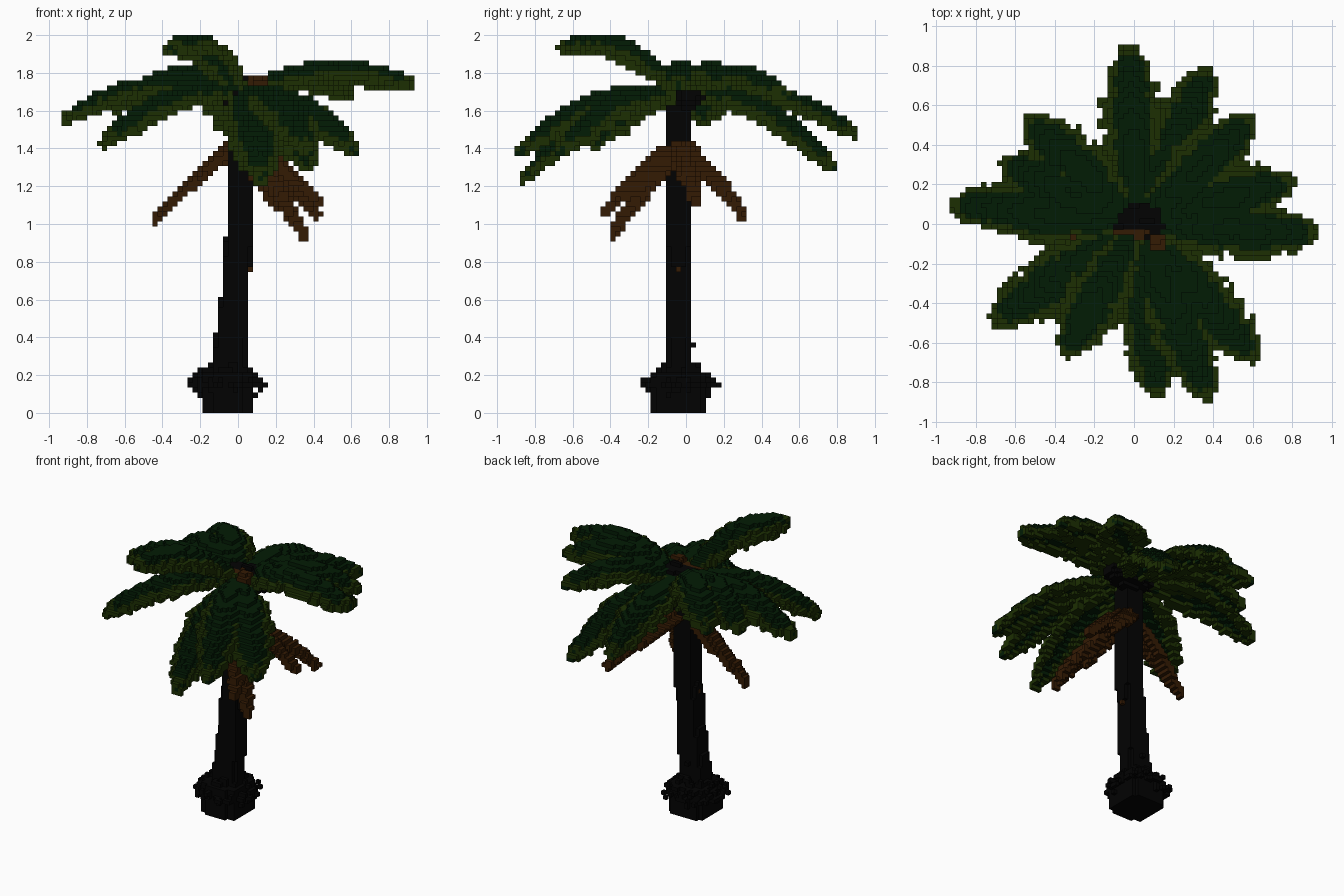
import bpy, math, random
from mathutils import Vector

if "Cube" in bpy.data.objects:
    bpy.data.objects.remove(bpy.data.objects["Cube"])

random.seed(4)
H = 2 / 75                      # size of one block
cells = {}                      # (i, j, k) -> (part name, material slot)


def make_mat(name, rgb):
    m = bpy.data.materials.new(name)
    m.diffuse_color = (*rgb, 1)
    m.use_nodes = True
    m.node_tree.nodes["Principled BSDF"].inputs["Base Color"].default_value = m.diffuse_color
    return m


MATS = [make_mat("bark black", (0.0008, 0.0008, 0.0008)),
        make_mat("deep leaf green", (0.0008, 0.0115, 0.0015)),
        make_mat("olive leaf edge", (0.0115, 0.028, 0.0008)),
        make_mat("dead leaf brown", (0.034, 0.0105, 0.0010))]
BARK, GREEN, OLIVE, BROWN = range(4)


def put(part, p, mat, over=False):
    key = tuple(math.floor(c / H + 1e-6) for c in p)
    if 0 <= key[2] < 75 and (over or key not in cells):
        cells[key] = (part, mat)


def fill(part, lo, hi, inside, mat, over=False):
    """Fill every block of a box whose centre passes the inside test."""
    rng = [range(math.floor(a / H), math.ceil(b / H)) for a, b in zip(lo, hi)]
    for i in rng[0]:
        for j in rng[1]:
            for k in rng[2]:
                p = Vector((i + .5, j + .5, k + .5)) * H
                if inside(p):
                    put(part, p, mat, over)


def lerp_table(table, t):
    for (a, va), (b, vb) in zip(table, table[1:]):
        if t <= b:
            return va + (vb - va) * (t - a) / (b - a)
    return table[-1][1]


def frond(part, start, tip, ctrl_z, widths, sag, dead=False):
    """Arched leaf along a curve, with ragged leaflets down both edges."""
    a, b = Vector(start), Vector(tip)
    c = a.lerp(b, 0.55)
    c.z = ctrl_z
    flat = Vector((b.x - a.x, b.y - a.y, 0)).normalized()
    side = Vector((-flat.y, flat.x, 0))
    n = 110
    rag = {}
    for s in range(n + 1):
        t = s / n
        p = a * (1 - t) ** 2 + c * 2 * t * (1 - t) + b * t * t
        w = lerp_table(widths, t)
        for q in range(-14, 15):
            u = q / 14
            key = (s // 3, q > 0)
            if key not in rag:
                rag[key] = random.uniform(0.78, 1.2)
            pos = p + side * (u * w * rag[key])
            pos.z -= sag * abs(u) ** 1.5 * min(1, w / 0.1)
            edge = abs(u) > 0.6 or t > 0.93
            put(part, pos, BROWN if dead else OLIVE if edge else GREEN, not dead and not edge)
            if abs(u) < 0.85:
                under = pos - Vector((0, 0, H))
                put(part, under, BROWN if dead else OLIVE if abs(u) > 0.5 else GREEN)


# Trunk: gently leaning, tapering column
CX = [(0, -0.055), (0.3, -0.045), (0.6, -0.02), (1.0, 0.012), (1.7, 0.01)]
RX = [(0, 0.10), (0.3, 0.092), (0.6, 0.075), (1.7, 0.068)]
RY = [(0, 0.08), (1.0, 0.08), (1.3, 0.07), (1.7, 0.07)]


def in_trunk(p):
    dx = abs(p.x - lerp_table(CX, p.z)) / lerp_table(RX, p.z)
    dy = abs(p.y + 0.04) / lerp_table(RY, p.z)
    return dx ** 3 + dy ** 3 < 1


fill("trunk", (-.25, -.2, 0), (.2, .15, 1.7), in_trunk, BARK)
for x, z in [(-.075, .87), (.066, .77), (.066, .75)]:
    put("trunk", (x, -.04, z), BROWN, True)

# Root ball: rounded square foot with a ragged collar
fill("root_ball", (-.2, -.18, 0), (.1, .12, .2),
     lambda p: abs(p.x + .055) ** 4 + abs(p.y + .037) ** 4 < .14 ** 4, BARK)
fill("root_ball", (-.28, -.25, .08), (.2, .2, .25),
     lambda p: math.hypot(p.x + .055, p.y + .037) + 1.1 * abs(p.z - .15)
     < random.uniform(.12, .24), BARK)

# Living fronds: tip x, y, z and height of the curve's control point
FRONDS = [(.93, -.05, 1.75, 1.98), (.80, .22, 1.75, 1.98), (.60, .53, 1.70, 1.94),
          (.38, .78, 1.32, 1.78), (-.03, .90, 1.50, 1.82), (-.54, .53, 1.68, 1.98),
          (-.66, .32, 1.62, 1.97), (-.925, .10, 1.57, 1.90), (-.71, -.49, 1.45, 1.82),
          (-.35, -.66, 1.945, 2.13), (.12, -.86, 1.26, 1.75), (.38, -.88, 1.40, 1.83),
          (.62, -.68, 1.40, 1.80)]
LEAF = [(0, .03), (.2, .075), (.45, .135), (.7, .125), (.88, .08), (1, .02)]
for n, (x, y, z, cz) in enumerate(FRONDS):
    frond(f"frond_{n + 1}", (.02, 0, 1.69), (x, y, z), cz, LEAF, .08)

# Crown heart with a few dry stubs
fill("crown", (-.14, -.1, 1.62), (.3, .14, 1.78),
     lambda p: ((p.x - .06) / .19) ** 2 + ((p.y - .02) / .1) ** 2
     + ((p.z - 1.69) / .085) ** 2 < 1, BARK, True)
for x, y, z in [(-.09, -.05, 1.74), (-.04, -.05, 1.76), (.01, -.06, 1.76), (.06, -.05, 1.77),
                (.09, -.09, 1.77), (.12, -.08, 1.77), (.09, -.12, 1.75), (.12, -.11, 1.75)]:
    fill("dry_stubs", (x, y, z - .06), (x + .02, y + .02, z), lambda p: True, BROWN, True)

# Dead fronds hanging under the crown
DEAD = [(-.45, -.06, 1.03), (.42, .31, 1.06), (.35, -.39, .96), (.28, -.43, 1.08),
        (.44, .05, 1.13), (.2, -.26, 1.12)]
DRY = [(0, .04), (.35, .06), (.7, .035), (1, .012)]
for n, (x, y, z) in enumerate(DEAD):
    frond(f"dead_frond_{n + 1}", (.02, -.035, 1.47), (x, y, z), (1.49 + z) / 2 + .02, DRY, .09, True)


# Turn the blocks into one mesh per part, keeping only exposed faces
def build(part):
    verts, index, faces, slots = [], {}, [], []
    for key, (owner, mat) in cells.items():
        if owner != part:
            continue
        for ax in range(3):
            for d in (0, 1):
                nb = list(key)
                nb[ax] += 2 * d - 1
                if tuple(nb) in cells:
                    continue
                face = []
                for e, f in ((0, 0), (1, 0), (1, 1), (0, 1)):
                    v = list(key)
                    v[ax] += d
                    v[(ax + 1) % 3] += e
                    v[(ax + 2) % 3] += f
                    v = tuple(v)
                    if v not in index:
                        index[v] = len(verts)
                        verts.append([c * H for c in v])
                    face.append(index[v])
                faces.append(face if d else face[::-1])
                slots.append(mat)
    mesh = bpy.data.meshes.new(part)
    mesh.from_pydata(verts, [], faces)
    for m in MATS:
        mesh.materials.append(m)
    mesh.polygons.foreach_set("material_index", slots)
    mesh.update()
    bpy.context.collection.objects.link(bpy.data.objects.new(part, mesh))


for part in sorted({owner for owner, _ in cells.values()}):
    build(part)
